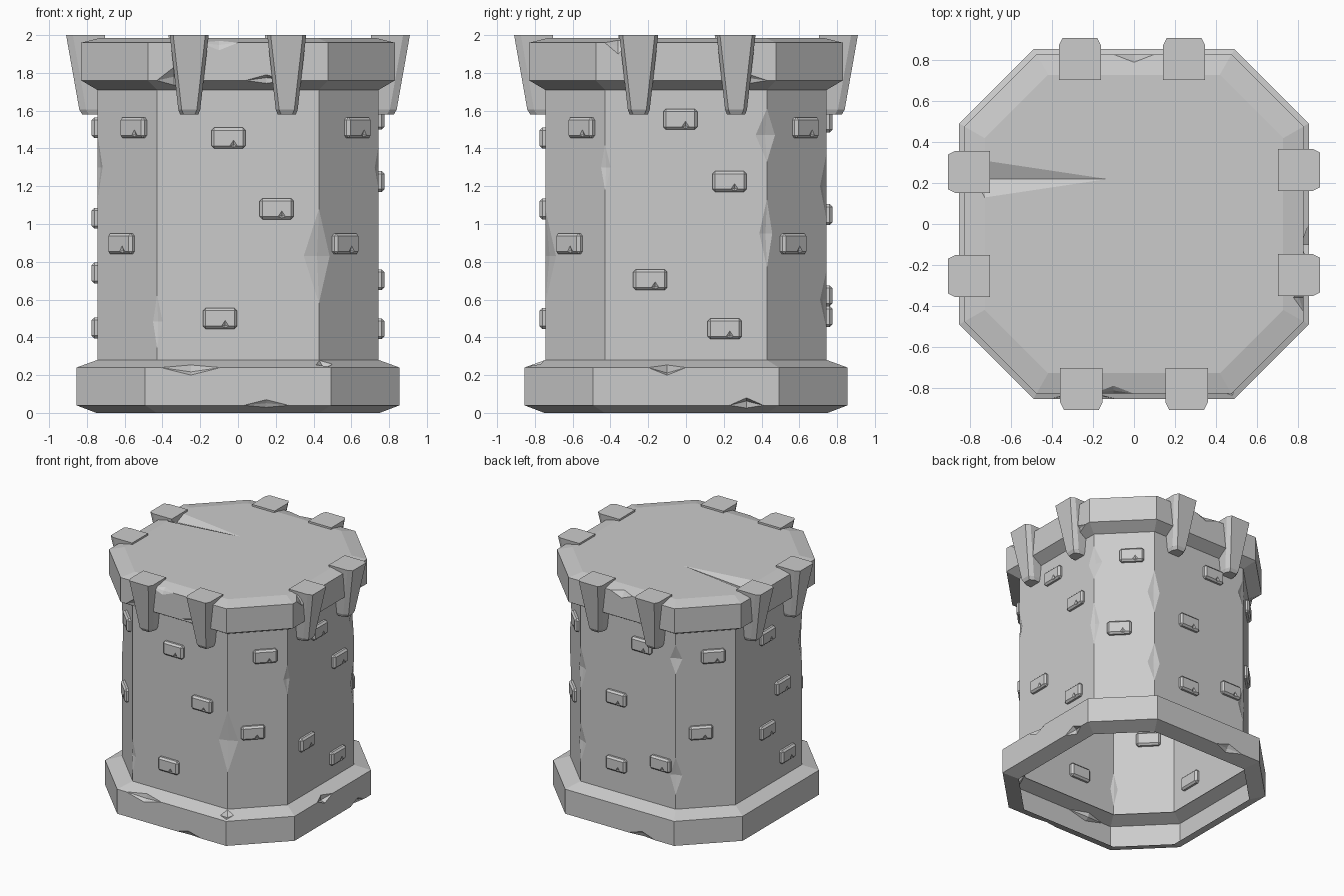
import bpy, bmesh
from math import radians, sqrt
from mathutils import Vector, Matrix

if "Cube" in bpy.data.objects:
    bpy.data.objects.remove(bpy.data.objects["Cube"])


def finish(bm, name):
    bmesh.ops.recalc_face_normals(bm, faces=bm.faces)
    bmesh.ops.triangulate(bm, faces=[f for f in bm.faces if len(f.verts) > 4])
    me = bpy.data.meshes.new(name)
    bm.to_mesh(me)
    bm.free()
    ob = bpy.data.objects.new(name, me)
    bpy.context.collection.objects.link(ob)
    return ob


def skin(bm, rings, bottom=False, top=False):
    """Bridge equal-length point rings into a shell with optional end faces."""
    vs = [[bm.verts.new(p) for p in r] for r in rings]
    n = len(vs[0])
    for a, b in zip(vs, vs[1:]):
        for i in range(n):
            j = (i + 1) % n
            bm.faces.new((a[i], a[j], b[j], b[i]))
    if bottom:
        bm.faces.new(vs[0][::-1])
    if top:
        bm.faces.new(vs[-1])


def octagon(z, w):
    c = w * 0.575
    return [(c, -w, z), (w, -c, z), (w, c, z), (c, w, z),
            (-c, w, z), (-w, c, z), (-w, -c, z), (-c, -w, z)]


def chip(bm, p, half, depth, r):
    """Knock a faceted dent out of the edge nearest to p."""
    bm.normal_update()
    p = Vector(p)

    def near(e):
        a, b = e.verts[0].co, e.verts[1].co
        t = max(0, min(1, (p - a).dot(b - a) / (b - a).length_squared))
        return (a.lerp(b, t) - p).length, t

    e = min(bm.edges, key=lambda e: near(e)[0])
    t = near(e)[1]
    v0, v1 = e.verts
    c0, c1 = v0.co.copy(), v1.co.copy()
    d, length = (c1 - c0).normalized(), (c1 - c0).length
    h = min(half / length, 0.4)
    t = max(h + 0.05, min(0.95 - h, t))
    faces = list(e.link_faces)
    normal = sum((f.normal for f in faces), Vector()).normalized()
    tips = []
    mid = c0.lerp(c1, t)
    for f in faces:
        s = f.normal.cross(d)
        if s.dot(f.calc_center_median() - mid) < 0:
            s = -s
        width = max(s.dot(v.co - mid) for v in f.verts)
        tips.append(mid + s * min(r, width * 0.5))
    cuts, last = [], v0
    for k in (t - h, t, t + h):
        v = bmesh.utils.edge_split(bm.edges.get((last, v1)), last, 0.5)[1]
        v.co = c0.lerp(c1, k)
        cuts.append(v)
        last = v
    a, m, b = cuts
    for f, q in zip(faces, tips):
        bmesh.utils.face_split(f, a, b, coords=[q])
        for g in list(m.link_faces):
            if len(g.verts) == 4 and a in g.verts and b in g.verts:
                tip = next(v for v in g.verts
                           if v not in (a, m, b))
                bmesh.utils.face_split(g, m, tip)
                break
    m.co = mid - normal * depth


def shell(name, profile, chips, top=False):
    bm = bmesh.new()
    skin(bm, [octagon(z, w) for z, w in profile], top=top)
    bmesh.ops.recalc_face_normals(bm, faces=bm.faces)
    for c in chips:
        chip(bm, *c)
    return finish(bm, name)


# Octagonal wall with worn corners
shell("tower_wall", [(0.27, 0.745), (1.73, 0.745)], [
    ((0.43, -0.745, 0.83), 0.25, 0.025, 0.08),
    ((-0.43, -0.745, 0.48), 0.14, 0.015, 0.03),
    ((0.745, 0.43, 1.47), 0.14, 0.025, 0.06),
    ((0.745, 0.43, 0.95), 0.18, 0.02, 0.04),
    ((0.43, 0.745, 1.2), 0.18, 0.025, 0.05),
    ((0.43, 0.745, 0.6), 0.16, 0.025, 0.05),
    ((0.745, -0.43, 1.3), 0.12, 0.015, 0.03),
    ((-0.43, 0.745, 1.5), 0.12, 0.025, 0.05),
    ((-0.43, 0.745, 0.55), 0.15, 0.025, 0.05),
    ((-0.745, -0.43, 1.3), 0.18, 0.02, 0.04),
])

# Plinth, open underneath
shell("plinth", [(0.0, 0.75), (0.04, 0.855), (0.24, 0.855), (0.28, 0.745)], [
    ((-0.25, -0.855, 0.24), 0.16, 0.04, 0.04),
    ((0.42, -0.8, 0.24), 0.1, 0.03, 0.05),
    ((0.855, -0.1, 0.24), 0.1, 0.05, 0.04),
    ((0.15, -0.855, 0.04), 0.12, 0.02, 0.03),
    ((0.855, 0.32, 0.04), 0.09, 0.04, 0.04),
    ((-0.2, 0.855, 0.04), 0.12, 0.03, 0.04),
])

# Overhanging cap with a cracked roof
shell("cap", [(1.71, 0.745), (1.76, 0.83), (1.96, 0.83), (1.985, 0.73)], [
    ((-0.73, 0.22, 1.985), 0.09, 0.04, 0.6),
    ((-0.4, -0.83, 1.76), 0.09, 0.04, 0.07),
    ((0.15, -0.83, 1.76), 0.11, 0.03, 0.03),
    ((0.83, 0.4, 1.76), 0.12, 0.03, 0.04),
    ((0.83, -0.38, 1.96), 0.07, 0.03, 0.06),
    ((0.0, 0.83, 1.96), 0.1, 0.025, 0.04),
    ((-0.1, -0.83, 1.96), 0.1, 0.02, 0.04),
], top=True)


# Tapered brackets, two per main side
def bracket_ring(z, w, inner, outer):
    k = 0.018
    return [(-w, -inner, z), (-w, -outer + 2 * k, z), (-w + k, -outer, z),
            (w - k, -outer, z), (w, -outer + 2 * k, z), (w, -inner, z)]


for side, offsets in enumerate([(-0.258, 0.258), (-0.25, 0.265),
                                (-0.245, 0.265), (-0.255, 0.255)]):
    for u in offsets:
        bm = bmesh.new()
        skin(bm, [bracket_ring(1.58, 0.048, 0.72, 0.825),
                  bracket_ring(1.605, 0.058, 0.71, 0.84),
                  bracket_ring(2.0, 0.103, 0.705, 0.91)], True, True)
        bm.transform(Matrix.Rotation(radians(90 * side), 4, 'Z')
                     @ Matrix.Translation((u, 0, 0)))
        finish(bm, "bracket")


# Raised bricks: position along the wall and height
def brick(angle, dist, u, z, w=0.18, h=0.11):
    bm = bmesh.new()
    bmesh.ops.create_cube(bm, size=1)
    bm.transform(Matrix.Diagonal((w, 0.06, h, 1)))
    bmesh.ops.bevel(bm, geom=bm.edges[:], offset=0.014, segments=1,
                    affect='EDGES')
    chip(bm, (w * 0.15, -0.03, -h / 2 + 0.014), 0.02, 0.012, 0.03)
    bm.transform(Matrix.Rotation(radians(angle), 4, 'Z')
                 @ Matrix.Translation((u, -dist, z)))
    finish(bm, "brick")


main_bricks = [
    [(-0.05, 1.455), (0.205, 1.08), (-0.095, 0.5)],
    [(-0.03, 1.555), (0.23, 1.225), (-0.19, 0.705), (0.205, 0.445)],
    [(0.13, 1.54), (-0.1, 1.05), (-0.1, 0.51), (0.3, 0.62)],
    [(-0.03, 1.51), (0.17, 1.03), (-0.03, 0.74), (0.23, 0.45)],
]
for side, spots in enumerate(main_bricks):
    for u, z in spots:
        brick(90 * side, 0.745, u, z)
    for u, z in [(0.057, 1.51), (-0.035, 0.895)]:
        brick(90 * side + 45, 0.745 * 1.575 / sqrt(2), u, z)
